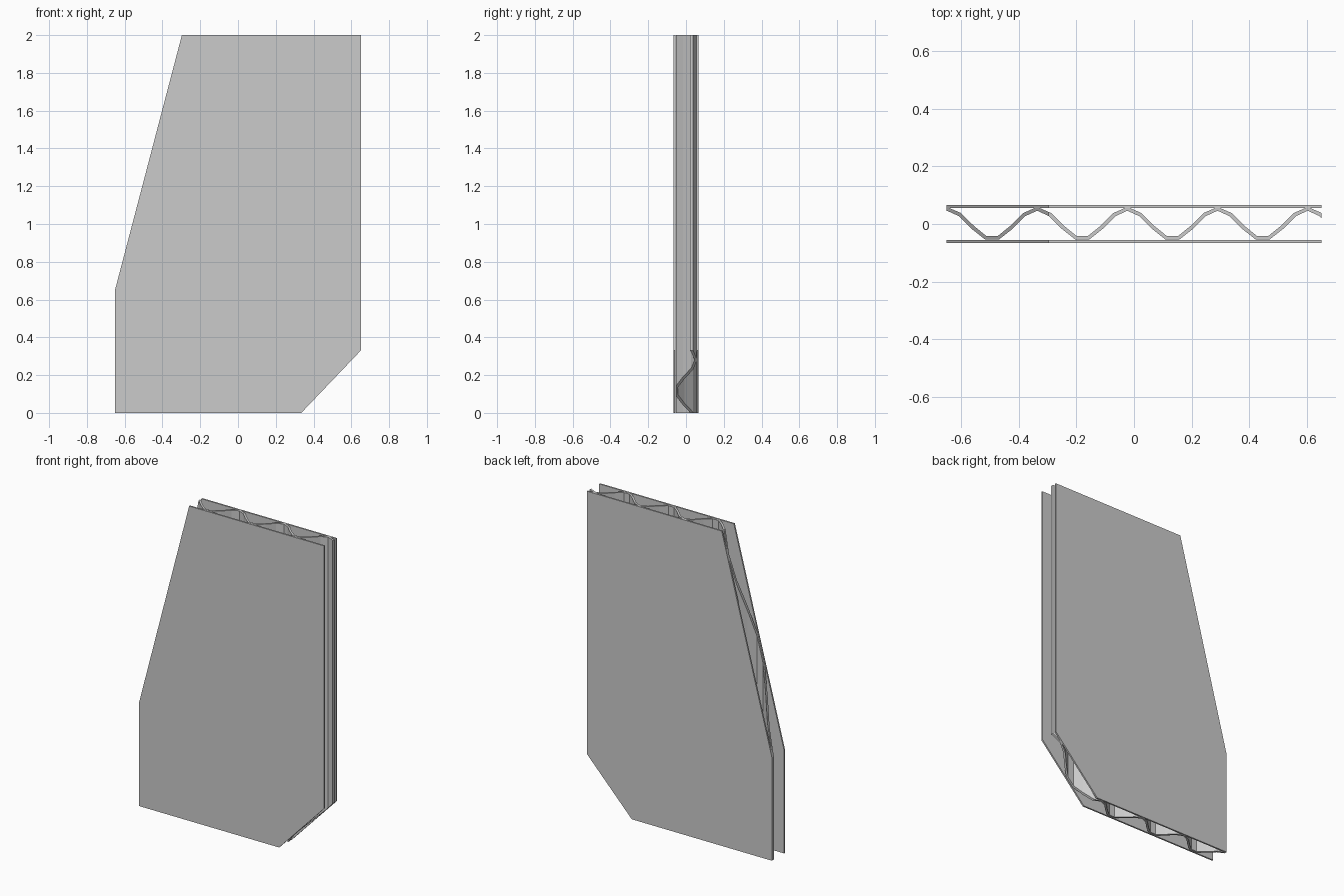
import bpy, bmesh, math
from mathutils import Vector

if "Cube" in bpy.data.objects:
    bpy.data.objects.remove(bpy.data.objects["Cube"])

# Panel outline seen from the front (x, z), counter-clockwise
OUTLINE = [(-0.65, 0), (0.335, 0), (0.65, 0.33), (0.65, 2), (-0.297, 2), (-0.65, 0.655)]
HALF_DEPTH, SHEET = 0.066, 0.010
PERIOD, STEPS, PEAK_X = 0.3125, 7, 0.602
AMPLITUDE, HALF_WEB = 0.0525, 0.0065


def finish(name, bm):
    bmesh.ops.recalc_face_normals(bm, faces=bm.faces)
    mesh = bpy.data.meshes.new(name)
    bm.to_mesh(mesh)
    bm.free()
    obj = bpy.data.objects.new(name, mesh)
    bpy.context.collection.objects.link(obj)
    return obj


def extrude(bm, points, offset):
    face = bm.faces.new([bm.verts.new(p) for p in points])
    result = bmesh.ops.extrude_face_region(bm, geom=[face])
    verts = [g for g in result["geom"] if isinstance(g, bmesh.types.BMVert)]
    bmesh.ops.translate(bm, verts=verts, vec=offset)


# Flat facing sheets
for name, y in (("front_sheet", -HALF_DEPTH), ("back_sheet", HALF_DEPTH - SHEET)):
    bm = bmesh.new()
    extrude(bm, [(x, y, z) for x, z in OUTLINE], (0, SHEET, 0))
    finish(name, bm)

# Corrugated web: coarse cosine ribbon running past both sides
mid = [Vector((PEAK_X + i * PERIOD / STEPS,
               AMPLITUDE * math.cos(math.tau * i / STEPS), 0))
       for i in range(-5 * STEPS, STEPS + 1)]
upper, lower = [], []
for i, p in enumerate(mid):
    a = (p - mid[max(i - 1, 0)]).normalized()
    b = (mid[min(i + 1, len(mid) - 1)] - p).normalized()
    t = (a + b).normalized()
    normal = Vector((-t.y, t.x, 0)) * HALF_WEB
    upper.append(p + normal)
    lower.append(p - normal)

bm = bmesh.new()
extrude(bm, lower + upper[::-1], (0, 0, 2))

# Trim the web to the sides of the outline and close the cuts
for (x0, z0), (x1, z1) in zip(OUTLINE, OUTLINE[1:] + OUTLINE[:1]):
    if z0 == z1:
        continue
    cut = bmesh.ops.bisect_plane(
        bm, geom=bm.verts[:] + bm.edges[:] + bm.faces[:], dist=1e-6,
        plane_co=(x0, 0, z0), plane_no=(z1 - z0, 0, x0 - x1), clear_outer=True)
    edges = [e for e in cut["geom_cut"]
             if isinstance(e, bmesh.types.BMEdge) and e.is_boundary]
    bmesh.ops.edgenet_fill(bm, edges=edges)
finish("corrugated_web", bm)
